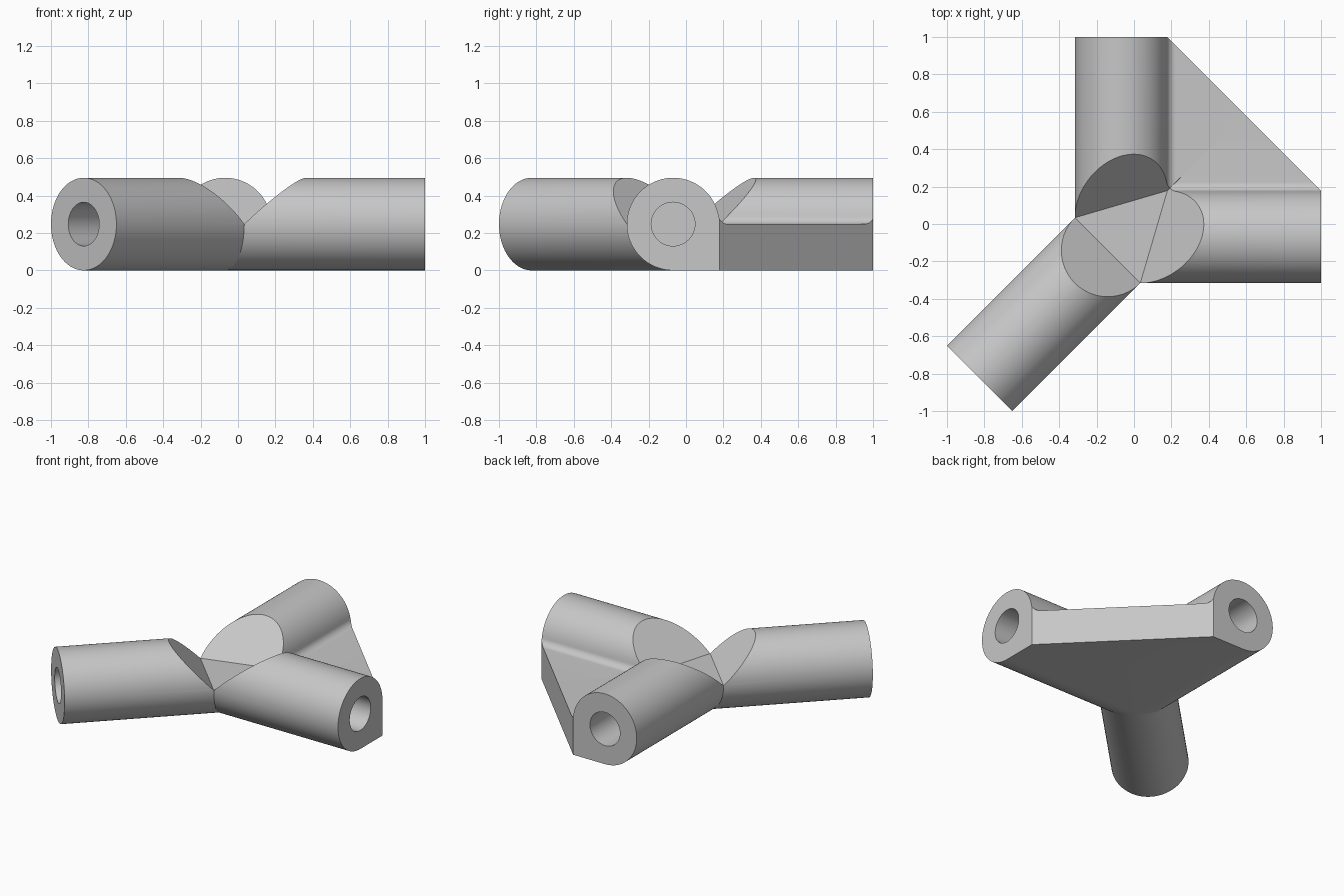
import bpy, bmesh
from math import sin, cos, tan, asin, sqrt, pi, radians
from mathutils import Matrix, Vector

cube = bpy.data.objects.get("Cube")
if cube:
    bpy.data.objects.remove(cube, do_unlink=True)

C = -0.069          # hub position on both x and y
R = 0.2475          # tube radius, also the axis height
L = 1 - C           # arm length from the hub
BORE_R, BORE_DEPTH = 0.117, 0.55
FILLET = 0.05

grey = bpy.data.materials.new("light_grey")
grey.use_nodes = True
colour = (0.57, 0.57, 0.57, 1)
grey.diffuse_color = colour
grey.node_tree.nodes["Principled BSDF"].inputs["Base Color"].default_value = colour


def arc(y, z, r, start, end, n):
    """n + 1 points on an arc in the y-z plane"""
    angles = [start + (end - start) * i / n for i in range(n + 1)]
    return [(y + r * cos(a), z + r * sin(a)) for a in angles]


def prism(points, vector):
    """closed solid made by extruding a flat outline"""
    bm = bmesh.new()
    face = bm.faces.new([bm.verts.new(p) for p in points])
    top = bmesh.ops.extrude_face_region(bm, geom=[face], use_keep_orig=True)
    moved = [v for v in top["geom"] if isinstance(v, bmesh.types.BMVert)]
    bmesh.ops.translate(bm, verts=moved, vec=vector)
    bmesh.ops.recalc_face_normals(bm, faces=bm.faces)
    return bm


def trim(bm, point, normal):
    """cut away the side the normal points to and cap the opening"""
    bmesh.ops.bisect_plane(bm, geom=bm.verts[:] + bm.edges[:] + bm.faces[:], dist=1e-5,
                           plane_co=point, plane_no=normal, clear_outer=True)
    rim = [e for e in bm.edges if e.is_boundary]
    if rim:
        bmesh.ops.edgeloop_fill(bm, edges=rim)
    bmesh.ops.recalc_face_normals(bm, faces=bm.faces)


def to_object(bm, name):
    mesh = bpy.data.meshes.new(name)
    bm.to_mesh(mesh)
    bm.free()
    ob = bpy.data.objects.new(name, mesh)
    bpy.context.collection.objects.link(ob)
    return ob


def carve(ob, cutter):
    cutter.hide_render = True
    mod = ob.modifiers.new("carve", "BOOLEAN")
    mod.operation, mod.solver, mod.object = "DIFFERENCE", "EXACT", cutter
    bpy.context.view_layer.objects.active = ob
    bpy.ops.object.modifier_apply(modifier=mod.name)
    bpy.data.objects.remove(cutter, do_unlink=True)


def make_arm(name, webbed, matrix):
    # outline: plain tube, or tube with a filleted web on its +y side
    if webbed:
        a = asin(FILLET / (R + FILLET))
        d = sqrt((R + FILLET) ** 2 - FILLET ** 2)
        outline = arc(0, R, R, a, 1.5 * pi, 56) + [(1.2, 0), (1.2, R)]
        outline += arc(d, R + FILLET, FILLET, 1.5 * pi, pi + a, 16)[:-1]
    else:
        outline = arc(0, R, R, 0, 2 * pi, 72)[:-1]
    bm = prism([(-0.5, y, z) for y, z in outline], (L + 0.5, 0, 0))

    # mitres against the two neighbouring arms, and the slanted web edge
    low, high = radians(-67.5), radians(45 if webbed else 67.5)
    if webbed:
        trim(bm, (L, R, 0), (1, 1, 0))
    trim(bm, (0, 0, 0), (sin(low), -cos(low), 0))
    trim(bm, (0, 0, 0), (-sin(high), cos(high), 0))
    arm = to_object(bm, name)

    # sloped cut down to the flat hub floor
    p1 = Vector((R * tan(radians(22.5)), -R, 0))
    p2 = Vector((R / tan(high), R, 0))
    t = (p2 - p1).normalized()
    n = Vector((t.y, -t.x, 0))
    floor = R + 0.0005
    section = [(-0.6, 0), (0, 0), (0.5, 0.5), (-0.6, 0.5)]
    start = (p1 + p2) / 2 - t
    wedge = [start + n * s + Vector((0, 0, floor + h)) for s, h in section]
    carve(arm, to_object(prism(wedge, t * 2), "hub_cutter"))

    # blind bore in the open end
    ring = arc(0, R, BORE_R, 0, 2 * pi, 48)[:-1]
    bore = prism([(L - BORE_DEPTH, y, z) for y, z in ring], (BORE_DEPTH + 0.1, 0, 0))
    carve(arm, to_object(bore, "bore_cutter"))

    # place the arm, colour and shade it
    arm.data.transform(matrix)
    if matrix.determinant() < 0:
        arm.data.flip_normals()
    arm.data.materials.clear()
    arm.data.materials.append(grey)
    bpy.ops.object.select_all(action="DESELECT")
    arm.select_set(True)
    bpy.context.view_layer.objects.active = arm
    bpy.ops.object.shade_smooth_by_angle(angle=radians(25))


hub = Matrix.Translation((C, C, 0))
swap_xy = Matrix(((0, 1, 0, 0), (1, 0, 0, 0), (0, 0, 1, 0), (0, 0, 0, 1)))

make_arm("left_arm_with_web", True, hub)
make_arm("back_arm_with_web", True, hub @ swap_xy)
make_arm("diagonal_arm", False, hub @ Matrix.Rotation(radians(225), 4, "Z"))
